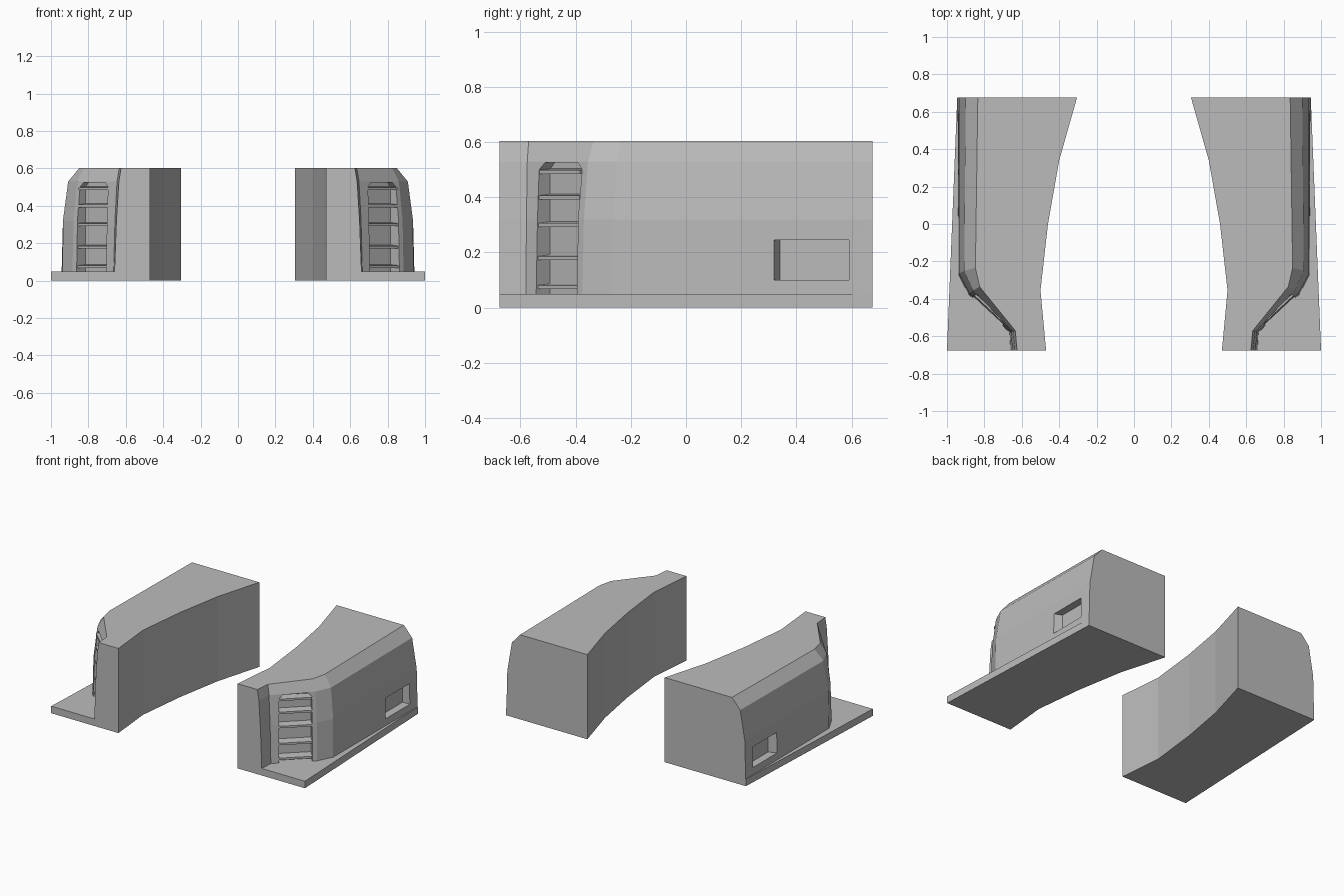
import bpy, bmesh, math
from mathutils import Matrix, Vector

if "Cube" in bpy.data.objects:
    bpy.data.objects.remove(bpy.data.objects["Cube"], do_unlink=True)

grey = bpy.data.materials.new("plain grey")
grey.use_nodes = True
grey.diffuse_color = (0.5, 0.5, 0.5, 1)
grey.node_tree.nodes["Principled BSDF"].inputs["Base Color"].default_value = (0.5, 0.5, 0.5, 1)


def loft(name, rings):
    """Closed solid through rings of 3D points."""
    bm = bmesh.new()
    loops = [[bm.verts.new(p) for p in ring] for ring in rings]
    n = len(loops[0])
    bm.faces.new(loops[0])
    bm.faces.new(loops[-1])
    for a, b in zip(loops, loops[1:]):
        for i in range(n):
            j = (i + 1) % n
            bm.faces.new((a[i], a[j], b[j], b[i]))
    bmesh.ops.recalc_face_normals(bm, faces=bm.faces)
    mesh = bpy.data.meshes.new(name)
    bm.to_mesh(mesh)
    bm.free()
    mesh.materials.append(grey)
    ob = bpy.data.objects.new(name, mesh)
    bpy.context.collection.objects.link(ob)
    return ob


def cut(target, cutter):
    mod = target.modifiers.new("recess", 'BOOLEAN')
    mod.operation = 'DIFFERENCE'
    mod.solver = 'EXACT'
    mod.object = cutter
    bpy.context.view_layer.objects.active = target
    bpy.ops.object.modifier_apply(modifier=mod.name)
    bpy.data.objects.remove(cutter, do_unlink=True)


def mirror(ob):
    mod = ob.modifiers.new("mirror", 'MIRROR')
    mod.use_mirror_merge = False


FLOOR, FRONT, BACK = 0.05, -0.675, 0.675

# Curved inner wall in plan, front to back
inner = [(0.47, FRONT), (0.5, -0.355), (0.46, 0.0), (0.4, 0.34), (0.305, BACK)]

# Base plate, wider at the front
plate_plan = inner + [(0.945, BACK), (1.0, FRONT)]
base_plate = loft("base_plate", [[(x, y, z) for x, y in plate_plan] for z in (0, FLOOR)])
mirror(base_plate)

# Pod body: outer wall drawn in at each height, back to front
outer = {
    FLOOR: [(0.943, BACK), (0.938, -0.27), (0.885, -0.375), (0.665, -0.58), (0.66, FRONT)],
    0.32: [(0.936, BACK), (0.936, -0.265), (0.88, -0.37), (0.658, -0.578), (0.65, FRONT)],
    0.53: [(0.9, BACK), (0.908, -0.25), (0.86, -0.355), (0.647, -0.575), (0.637, FRONT)],
    0.603: [(0.835, BACK), (0.848, -0.235), (0.825, -0.335), (0.635, -0.57), (0.625, FRONT)],
}
body = loft("pod_body", [[(x, y, z) for x, y in inner + path] for z, path in outer.items()])

# Angled intake recess: local x along the wall, local y into the body
place = Matrix.Translation((0.782, -0.467, 0)) @ Matrix.Rotation(math.radians(43), 4, 'Z')
half = 0.108
arch = [(-half, 0), (half, 0), (half, 0.5), (half - 0.025, 0.525),
        (0.025 - half, 0.525), (-half, 0.5)]
cut(body, loft("intake_cutter", [[place @ Vector((x, y, z)) for x, z in arch]
                                 for y in (-0.1, 0.065)]))

# Side window recess with a sloping front cheek
window = [(0.99, 0.3), (0.99, 0.59), (0.885, 0.59), (0.885, 0.34), (0.937, 0.32)]
cut(body, loft("window_cutter", [[(x, y, z) for x, y in window] for z in (0.1, 0.245)]))
mirror(body)

# Thin slats across the intake
for i, z in enumerate((0.075, 0.18, 0.3, 0.4, 0.492)):
    front = 0.004 + 0.018 * z
    profile = [(front, z - 0.008), (front, z + 0.006), (0.07, z + 0.012), (0.07, z - 0.002)]
    slat = loft(f"intake_slat_{i + 1}", [[place @ Vector((x, y, h)) for y, h in profile]
                                        for x in (-half, half)])
    mirror(slat)
